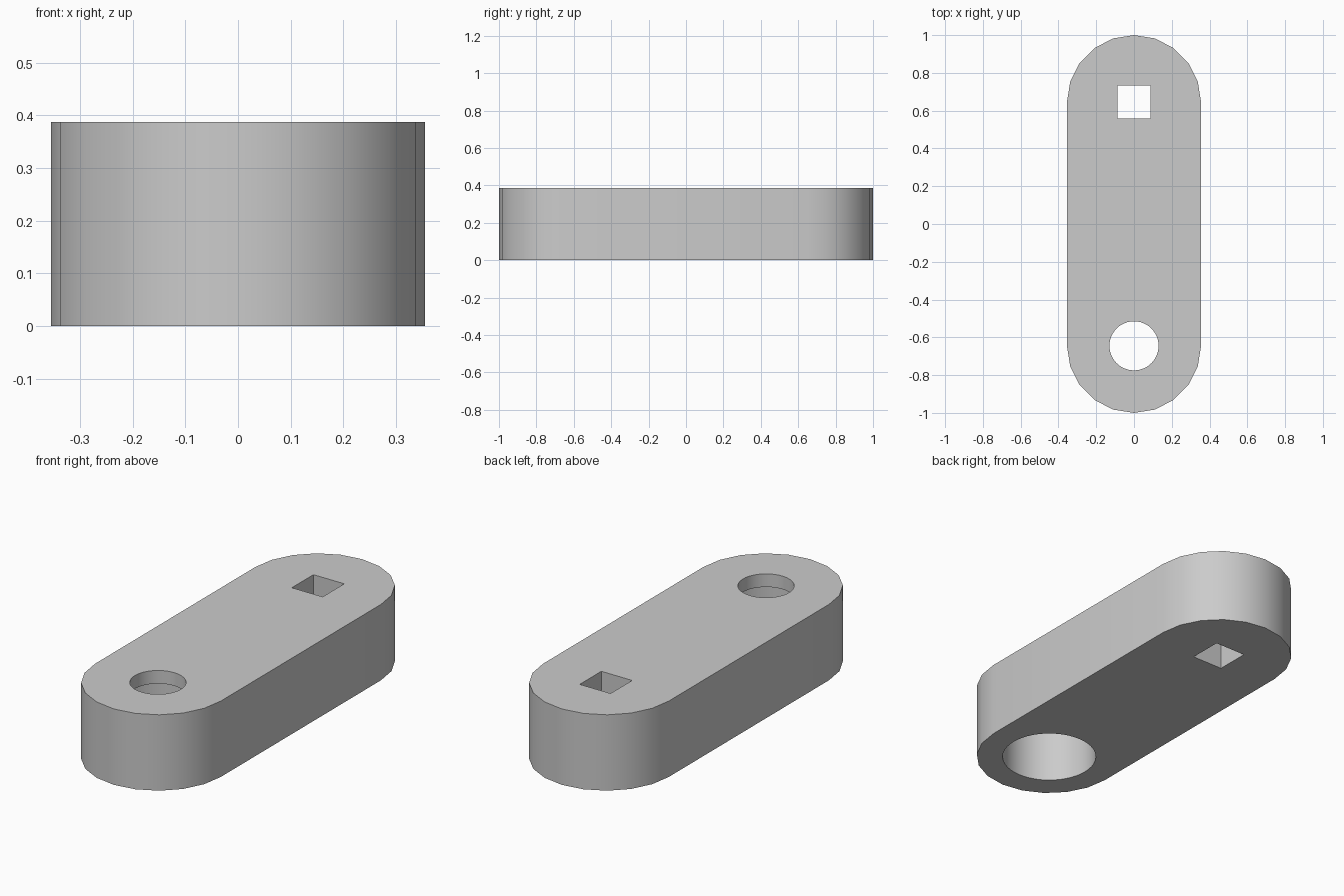
import bpy
from math import sin, cos, pi

if "Cube" in bpy.data.objects:
    bpy.data.objects.remove(bpy.data.objects["Cube"], do_unlink=True)

HEIGHT = 0.387
RADIUS = 0.355
CENTRE = 1 - RADIUS          # distance of each rounded end's centre from the middle
HALF_SQUARE = 0.087
LEDGE = 0.32                 # depth of the wide bore from below

grey = bpy.data.materials.new("light_grey")
grey.use_nodes = True
grey.diffuse_color = (0.6, 0.6, 0.6, 1)
grey.node_tree.nodes["Principled BSDF"].inputs["Base Color"].default_value = (0.6, 0.6, 0.6, 1)


def arc(cy, radius, start, sweep, steps, closed=False):
    count = steps if closed else steps + 1
    angles = [start + sweep * i / steps for i in range(count)]
    return [(radius * cos(a), cy + radius * sin(a)) for a in angles]


def prism(name, outline, low, high):
    """Extrude a counter-clockwise outline between two heights."""
    n = len(outline)
    verts = [(x, y, z) for z in (low, high) for x, y in outline]
    faces = [list(range(n))[::-1], list(range(n, 2 * n))]
    faces += [[i, (i + 1) % n, n + (i + 1) % n, n + i] for i in range(n)]
    mesh = bpy.data.meshes.new(name)
    mesh.from_pydata(verts, [], faces)
    mesh.materials.append(grey)
    obj = bpy.data.objects.new(name, mesh)
    bpy.context.collection.objects.link(obj)
    return obj


# Link body with two rounded ends
body = prism("link_body",
             arc(CENTRE, RADIUS, 0, pi, 10) + arc(-CENTRE, RADIUS, pi, pi, 10),
             0, HEIGHT)

# Cutters: square through hole, small round hole, wide bore from below
h = HALF_SQUARE
square = [(-h, CENTRE - h), (h, CENTRE - h), (h, CENTRE + h), (-h, CENTRE + h)]
cutters = [
    prism("square_hole_cutter", square, -0.1, HEIGHT + 0.1),
    prism("round_hole_cutter", arc(-CENTRE, 0.13, 0, 2 * pi, 48, True), 0.1, HEIGHT + 0.1),
    prism("wide_bore_cutter", arc(-CENTRE, 0.228, 0, 2 * pi, 48, True), -0.1, LEDGE),
]

bpy.ops.object.select_all(action="DESELECT")
body.select_set(True)
bpy.context.view_layer.objects.active = body
for cutter in cutters:
    cutter.hide_render = True
    cut = body.modifiers.new(cutter.name, "BOOLEAN")
    cut.operation = "DIFFERENCE"
    cut.solver = "EXACT"
    cut.object = cutter
    bpy.ops.object.modifier_apply(modifier=cut.name)
    bpy.data.objects.remove(cutter, do_unlink=True)

# Smooth walls, crisp rims
bpy.ops.object.shade_smooth_by_angle(angle=pi / 6)
